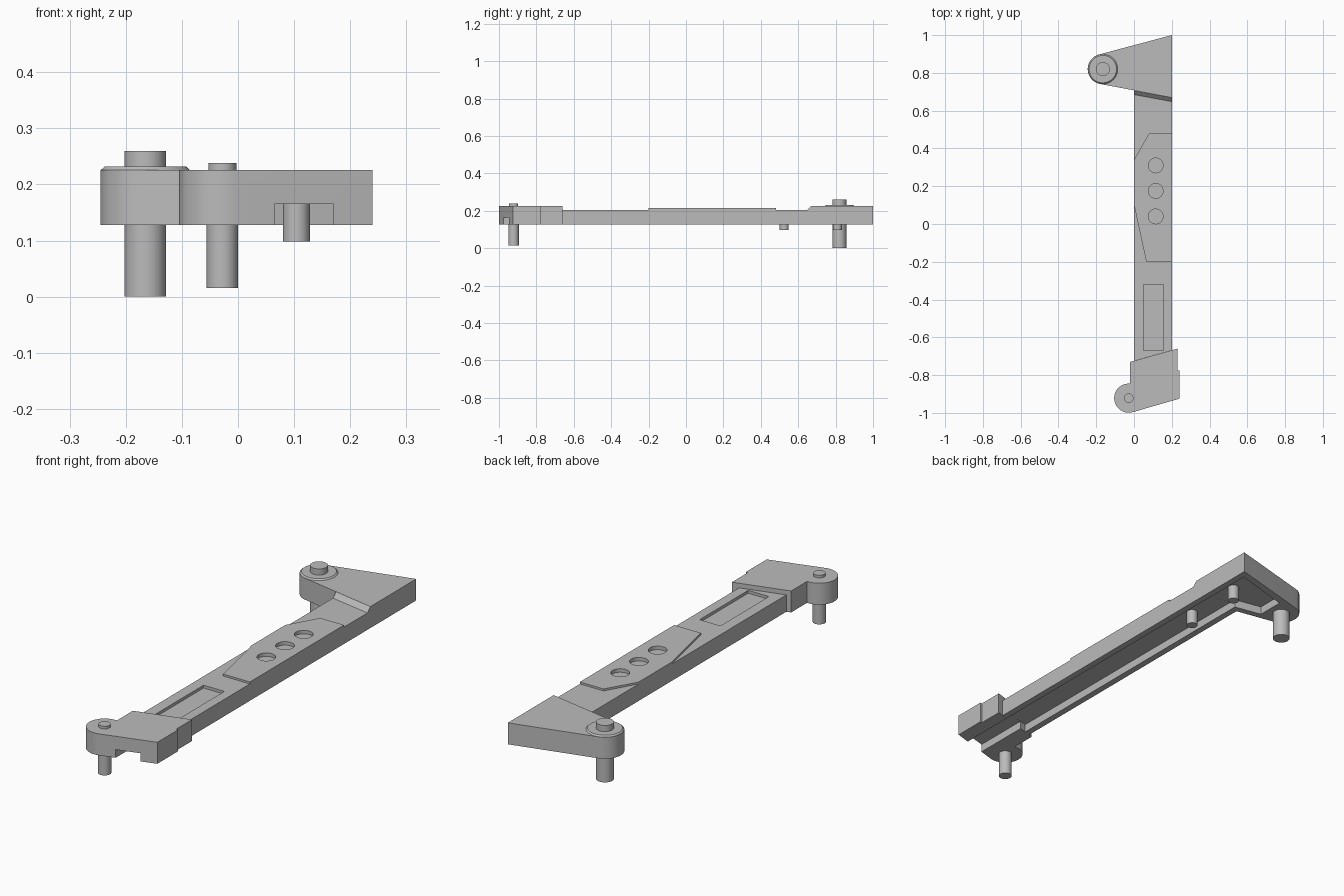
import bpy, bmesh
from math import radians, cos, sin

if "Cube" in bpy.data.objects:
    bpy.data.objects.remove(bpy.data.objects["Cube"], do_unlink=True)

GREY = (0.5, 0.5, 0.5, 1)
mat = bpy.data.materials.new("plain grey")
mat.use_nodes = True
mat.diffuse_color = GREY
mat.node_tree.nodes["Principled BSDF"].inputs["Base Color"].default_value = GREY

BASE, CEILING, ARM_TOP, BLOCK_TOP = 0.128, 0.165, 0.205, 0.226


def arc(x, y, r, a0, a1, n=28):
    """Points on a circular arc, angles in degrees."""
    angles = [radians(a0 + (a1 - a0) * i / n) for i in range(n + 1)]
    return [(x + r * cos(a), y + r * sin(a)) for a in angles]


def circle(x, y, r, n=40):
    return arc(x, y, r, 0, 360, n)[:-1]


def prism(name, outline, z0, z1):
    """Vertical prism over a counter-clockwise outline."""
    bm = bmesh.new()
    base = bm.faces.new([bm.verts.new((x, y, z0)) for x, y in outline])
    top = bmesh.ops.extrude_face_region(bm, geom=[base])["geom"]
    bmesh.ops.translate(bm, vec=(0, 0, z1 - z0),
                        verts=[v for v in top if isinstance(v, bmesh.types.BMVert)])
    bmesh.ops.recalc_face_normals(bm, faces=bm.faces)
    mesh = bpy.data.meshes.new(name)
    bm.to_mesh(mesh)
    bm.free()
    obj = bpy.data.objects.new(name, mesh)
    bpy.context.collection.objects.link(obj)
    mesh.materials.append(mat)
    return obj


def activate(obj):
    bpy.ops.object.select_all(action='DESELECT')
    obj.select_set(True)
    bpy.context.view_layer.objects.active = obj


def cut(obj, outline, z0, z1):
    """Subtract a prism from an object."""
    cutter = prism("cutter", outline, z0, z1)
    mod = obj.modifiers.new("cut", 'BOOLEAN')
    mod.operation, mod.solver, mod.object = 'DIFFERENCE', 'EXACT', cutter
    activate(obj)
    bpy.ops.object.modifier_apply(modifier=mod.name)
    bpy.data.objects.remove(cutter, do_unlink=True)


def rect(x0, x1, y0, y1):
    return [(x0, y0), (x1, y0), (x1, y1), (x0, y1)]


# Underside channel, widening into the pivot head
channel = [(0.03, -0.75), (0.17, -0.75), (0.17, 0.96), (-0.1, 0.885),
           (-0.1, 0.757), (0.03, 0.732)]

# Long arm with a sunken panel
arm = prism("arm", [(0, -0.724), (0.2, -0.668), (0.2, 0.67), (0, 0.707)], BASE, ARM_TOP)
cut(arm, channel, 0, CEILING)
cut(arm, rect(0.05, 0.155, -0.67, -0.32), 0.192, 0.3)

# Raised plate with three round holes
plate = prism("raised_plate", [(0.065, -0.2), (0.2, -0.2), (0.2, 0.48), (0.08, 0.48),
                               (0, 0.34), (0, 0.1)], ARM_TOP, 0.214)
for y in (0.04, 0.175, 0.31):
    hole = circle(0.115, y, 0.039)
    cut(plate, hole, 0.19, 0.3)
    cut(arm, hole, 0.198, 0.3)

# Tapered head around the rear pivot
PX, PY = -0.165, 0.82
head = prism("pivot_head", arc(PX, PY, 0.08, 105, 260) + [(0.2, 0.67), (0.2, 1.0)],
             BASE, BLOCK_TOP)
cut(head, channel, 0, CEILING)

# Ramp from the arm up to the head: collapse the top front edge backwards
ramp = prism("head_ramp", [(0, 0.685), (0.2, 0.648), (0.2, 0.67), (0, 0.707)],
             ARM_TOP, BLOCK_TOP)
for v in ramp.data.vertices:
    if v.co.z > 0.22 and v.co.y < 0.66 + 0.15 * (0.2 - v.co.x):
        v.co.y += 0.0215

# Front foot block with round lug and open notch
FX, FY = -0.028, -0.922
foot = prism("foot_block", arc(FX, FY, 0.077, 84, 286) +
             [(0.24, -0.925), (0.24, -0.775), (0.23, -0.775), (0.23, -0.66), (-0.02, -0.73)],
             BASE, BLOCK_TOP)
cut(foot, rect(0.065, 0.17, -1.1, -0.6), 0, CEILING)

# Chamfered washer on the rear pivot
washer = prism("pivot_washer", circle(PX, PY, 0.079), BLOCK_TOP, 0.232)
for v in washer.data.vertices:
    if v.co.z > 0.23:
        v.co.x = PX + (v.co.x - PX) * 0.92
        v.co.y = PY + (v.co.y - PY) * 0.92

# Pins and pegs
pins = [prism("pivot_pin_lower", circle(PX, PY, 0.037), 0, BASE),
        prism("pivot_pin_cap", circle(PX, PY, 0.037), 0.232, 0.26),
        prism("foot_pin_lower", circle(FX, FY, 0.028), 0.015, BASE),
        prism("foot_pin_cap", circle(FX, FY, 0.025), BLOCK_TOP, 0.238)]
for name, y in (("arm_peg", 0.525), ("head_peg", 0.81)):
    pins.append(prism(name, circle(0.104, y, 0.024), 0.098, CEILING))

for obj in [arm, plate, head, ramp, foot, washer] + pins:
    activate(obj)
    bpy.ops.object.shade_smooth_by_angle(angle=radians(25))
